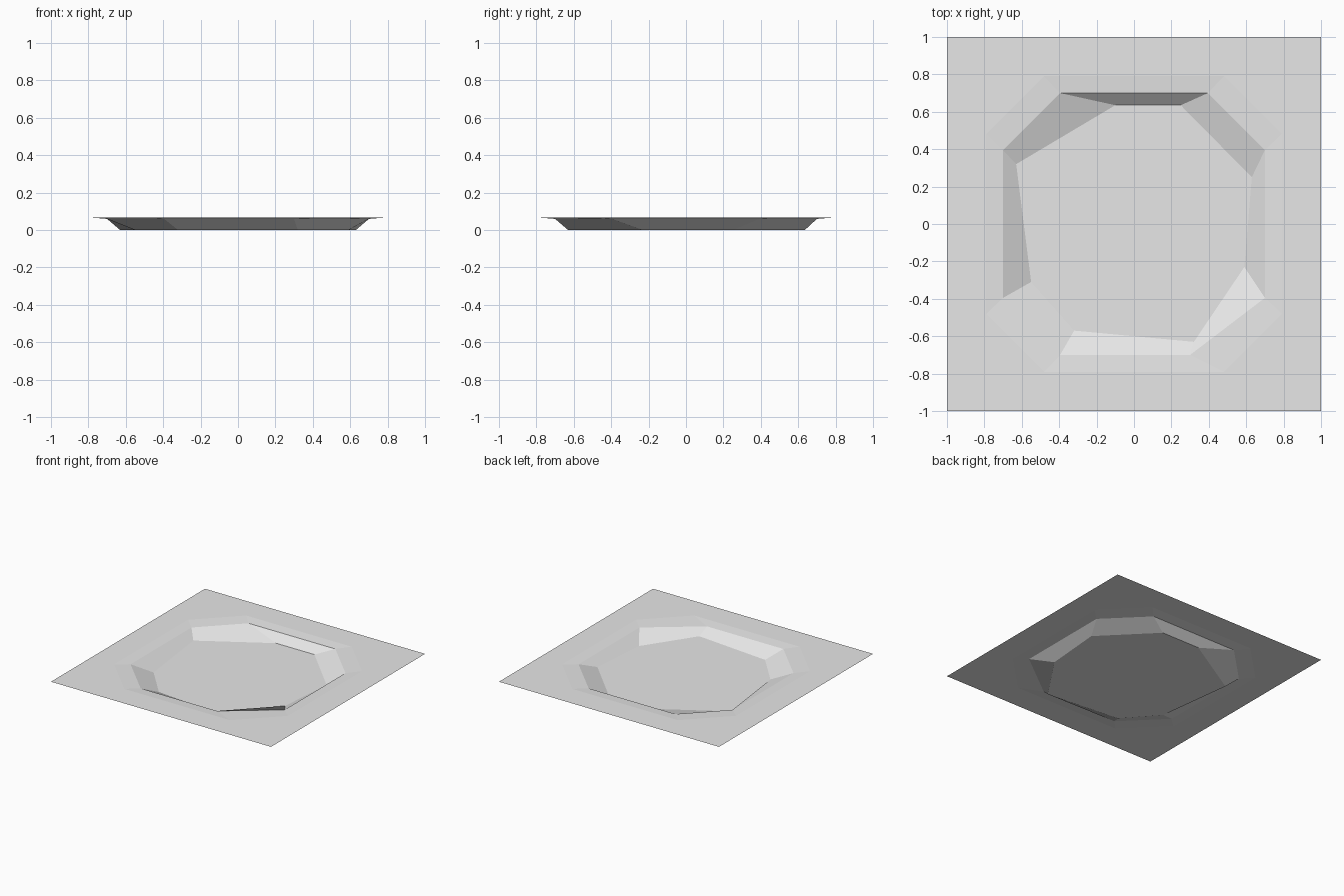
import bpy
import bmesh

cube = bpy.data.objects.get("Cube")
if cube:
    bpy.data.objects.remove(cube, do_unlink=True)

GROUND_Z = 0.067   # flat surround
LIP_Z = 0.06       # inner edge of the gently sloped lip

# Single stone colour
stone = bpy.data.materials.new("light_grey_stone")
stone.use_nodes = True
grey = (0.8, 0.8, 0.8, 1)
stone.diffuse_color = grey
stone.node_tree.nodes["Principled BSDF"].inputs["Base Color"].default_value = grey

bm = bmesh.new()


def ring(points, z):
    return [bm.verts.new((x, y, z)) for x, y in points]


def octagon(r, s):
    """Chamfered square, counter-clockwise from the right-hand back corner."""
    return [(r, s), (s, r), (-s, r), (-r, s), (-r, -s), (-s, -r), (s, -r), (r, -s)]


def bridge(outer, inner):
    n = len(outer)
    for i in range(n):
        j = (i + 1) % n
        bm.faces.new((outer[i], outer[j], inner[j], inner[i]))


# Outlines from the outside in
corners = ring([(1, 1), (-1, 1), (-1, -1), (1, -1)], GROUND_Z)
lip_outer = ring(octagon(0.79, 0.48), GROUND_Z)
rim = octagon(0.7, 0.395)
rim[6] = (0.3, -0.7)       # one irregular rim corner
lip_inner = ring(rim, LIP_Z)
floor = ring([(0.63, 0.25), (0.25, 0.635), (-0.1, 0.635), (-0.63, 0.32),
              (-0.55, -0.31), (-0.32, -0.57), (0.32, -0.63), (0.59, -0.23)], 0)

# Flat surround: a triangle at each corner and a panel along each side
for k in range(4):
    a, b = lip_outer[2 * k], lip_outer[2 * k + 1]
    bm.faces.new((corners[k], b, a))
    bm.faces.new((corners[k], corners[(k + 1) % 4], lip_outer[(2 * k + 2) % 8], b))

# Sloped lip, basin walls and basin floor
bridge(lip_outer, lip_inner)
bridge(lip_inner, floor)
bm.faces.new(floor)

# Point every face upward
bm.normal_update()
for face in bm.faces:
    if face.normal.z < 0:
        face.normal_flip()

mesh = bpy.data.meshes.new("ground_basin")
bm.to_mesh(mesh)
bm.free()
mesh.materials.append(stone)
basin = bpy.data.objects.new("ground_basin", mesh)
bpy.context.collection.objects.link(basin)
